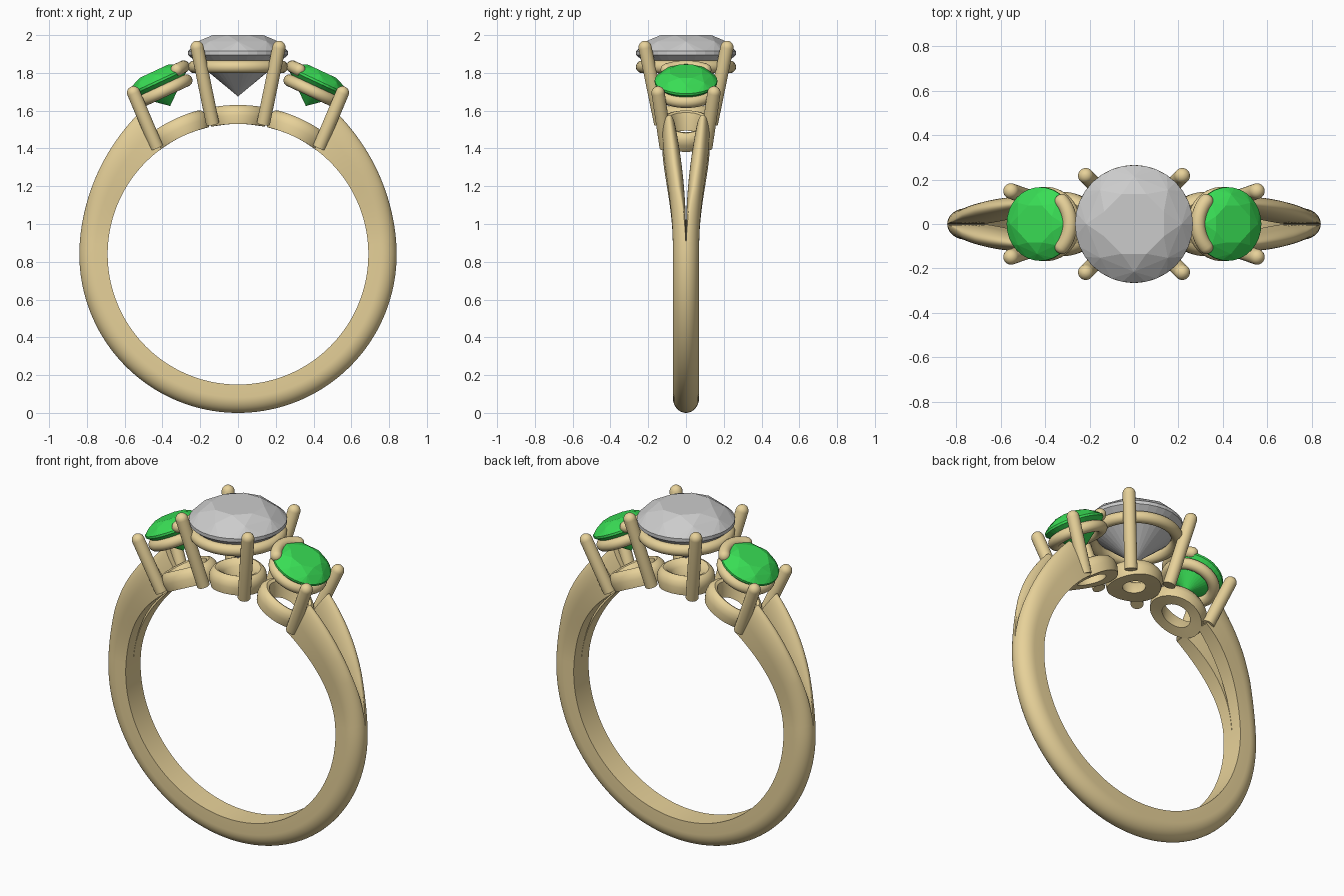
import bpy, bmesh
from math import sin, cos, pi, radians
from mathutils import Vector, Matrix

if "Cube" in bpy.data.objects:
    bpy.data.objects.remove(bpy.data.objects["Cube"])

CZ, RI, RO = 0.84, 0.69, 0.84      # finger hole centre height, inner and outer radius
TILT = radians(25)


def material(name, col):
    m = bpy.data.materials.new(name)
    m.diffuse_color = (*col, 1)
    m.use_nodes = True
    m.node_tree.nodes["Principled BSDF"].inputs["Base Color"].default_value = m.diffuse_color
    return m


GOLD = material("gold", (0.80, 0.64, 0.32))
GREEN = material("green_gem", (0.04, 0.72, 0.09))


def finish(name, bm, mat=None, smooth=True):
    bmesh.ops.recalc_face_normals(bm, faces=bm.faces)
    me = bpy.data.meshes.new(name)
    bm.to_mesh(me)
    bm.free()
    ob = bpy.data.objects.new(name, me)
    bpy.context.collection.objects.link(ob)
    if mat:
        me.materials.append(mat)
    if smooth:
        bpy.ops.object.select_all(action='DESELECT')
        ob.select_set(True)
        bpy.context.view_layer.objects.active = ob
        bpy.ops.object.shade_smooth_by_angle(angle=radians(40))
    return ob


def loft(name, rows, closed=False):
    """Skin a list of equal loops; capped unless the rows close on themselves."""
    bm = bmesh.new()
    vs = [[bm.verts.new(p) for p in r] for r in rows]
    n, m = len(rows), len(rows[0])
    for i in range(n if closed else n - 1):
        a, b = vs[i], vs[(i + 1) % n]
        for j in range(m):
            k = (j + 1) % m
            bm.faces.new((a[j], a[k], b[k], b[j]))
    if not closed:
        bm.faces.new(vs[0])
        bm.faces.new(vs[-1])
    return finish(name, bm, GOLD)


def tube(name, path, r, round_start=False, sides=20):
    """Round bar along a path with a domed end (and optionally a domed start)."""
    path = [Vector(p) for p in path]
    t0, t1 = (path[1] - path[0]).normalized(), (path[-1] - path[-2]).normalized()
    steps = [radians(a) for a in (15, 30, 45, 60, 75, 88)]
    st = [(p, r, (path[min(i + 1, len(path) - 1)] - path[max(i - 1, 0)]).normalized())
          for i, p in enumerate(path)]
    st += [(path[-1] + t1 * r * sin(a), r * cos(a), t1) for a in steps]
    if round_start:
        st = [(path[0] - t0 * r * sin(a), r * cos(a), t0) for a in reversed(steps)] + st
    rows = []
    for p, rad, t in st:
        e1 = t.cross(Vector((1, 0, 0))).normalized() if abs(t.x) < 0.9 else t.cross(Vector((0, 1, 0))).normalized()
        e2 = t.cross(e1)
        rows.append([p + (e1 * cos(2 * pi * k / sides) + e2 * sin(2 * pi * k / sides)) * rad
                     for k in range(sides)])
    return loft(name, rows)


def torus(name, R, r, mat):
    rows = [[mat @ Vector(((R + r * cos(v)) * cos(u), (R + r * cos(v)) * sin(u), r * sin(v)))
             for v in (2 * pi * j / 20 for j in range(20))]
            for u in (2 * pi * i / 64 for i in range(64))]
    return loft(name, rows, True)


def gem(name, s, mat, colour=None):
    """Brilliant cut: hull of table, crown kites, girdle and culet."""
    bm = bmesh.new()
    for n, r, z, off in ((8, .145, .095, 0), (8, .215, .061, .5), (32, .265, .01, 0),
                         (32, .265, -.01, 0), (8, .07, -.172, .5), (1, 0, -.23, 0)):
        for i in range(n):
            a = 2 * pi * (i + off) / n + pi / 8
            bm.verts.new(mat @ Vector((r * s * cos(a), r * s * sin(a), z * s)))
    bmesh.ops.convex_hull(bm, input=bm.verts)
    bmesh.ops.dissolve_limit(bm, angle_limit=0.01, verts=bm.verts, edges=bm.edges)
    return finish(name, bm, colour, smooth=False)


def section(y0, y1, crest, h, wall, n=10):
    """D-shaped section as (y, radius): flat inside, domed outside."""
    pts = [(y0, RI), (y1, RI)]
    for i in range(n + 1):
        a = pi / 2 * i / n
        pts.append((crest + (y1 - crest) * cos(a), RI + h * (wall + (1 - wall) * sin(a))))
    for i in range(1, n + 1):
        a = pi / 2 * (1 - i / n)
        pts.append((crest + (y0 - crest) * cos(a), RI + h * (wall + (1 - wall) * sin(a))))
    return pts


def around(a, y, r, sx=1):
    return Vector((sx * r * cos(a), y, CZ + r * sin(a)))


# lower shank
A0, A1 = radians(4.5), radians(54)
sec = section(-.07, .07, 0, RO - RI, .45)
loft("lower_shank", [[around(a, y, r) for y, r in sec]
                     for a in (A0 - (pi + 2 * A0) * i / 80 for i in range(81))])

# split shoulders: two strands per side, spreading towards the head
for sx in (1, -1):
    for sy in (1, -1):
        rows = []
        for i in range(33):
            t = i / 32
            g = max(0, (t - .15) / .85)
            y0 = .001 + .052 * g ** 1.7
            y1 = .07 + .055 * t * t * (3 - 2 * t)
            crest = y0 + (y1 - y0) * min(.5, .2 + t * .5)
            if t < .4:
                crest = y0 + (crest - y0) * t / .4 + 1e-4
            rows.append([around(A0 + (A1 - A0) * t, sy * y, r, sx)
                         for y, r in section(y0, y1, crest, RO - RI + .07 * t * t, .45)])
        loft("shoulder_strand", rows)


# base rings, curved to follow the finger hole
def base_ring(name, s0, outer, hole, ys):
    prof = [(hole, RI), (outer, RI), (outer + .005, .735), (outer - .003, .765), (outer - .02, .785),
            (outer - .035, .79), (outer - .05, .783), (hole + .015, .755)]
    rows = []
    for i in range(56):
        u = 2 * pi * i / 56
        rows.append([around(pi / 2 - (s0 + q * cos(u)) / .74, q * ys * sin(u), r) for q, r in prof])
    loft(name, rows, True)


base_ring("center_base_ring", 0, .153, .065, 1)
for sx in (1, -1):
    base_ring("side_base_ring", sx * .33, .165, .09, .85)

# centre setting: gem, gallery ring, four prongs
gem("center_gem", 1, Matrix.Translation((0, 0, 1.905)))
torus("center_gallery_ring", .232, .033, Matrix.Translation((0, 0, 1.832)))
for sx in (1, -1):
    for sy in (1, -1):
        tube("center_prong", [(sx * .134, sy * .134, 1.53), (sx * .217, sy * .217, 1.935)], .035)

# side settings: gem, gallery ring, two outer prongs and a curved bar prong
for sx in (1, -1):
    rot = Matrix.Rotation(sx * TILT, 4, 'Y')
    frame = Matrix.Translation((sx * .42, 0, 1.755)) @ rot
    gem("side_gem", .625, frame, GREEN)
    torus("side_gallery_ring", .135, .032, Matrix.Translation((sx * .395, 0, 1.703)) @ rot)
    for sy in (1, -1):
        tube("side_prong", [(sx * .43, sy * .105, 1.405), (sx * .553, sy * .148, 1.695)], .035)
    arc = [radians(-42 + 84 * i / 12) for i in range(13)]
    tube("bar_prong", [frame @ Vector((-sx * .152 * cos(a), .152 * sin(a), .015)) for a in arc],
         .033, round_start=True)
